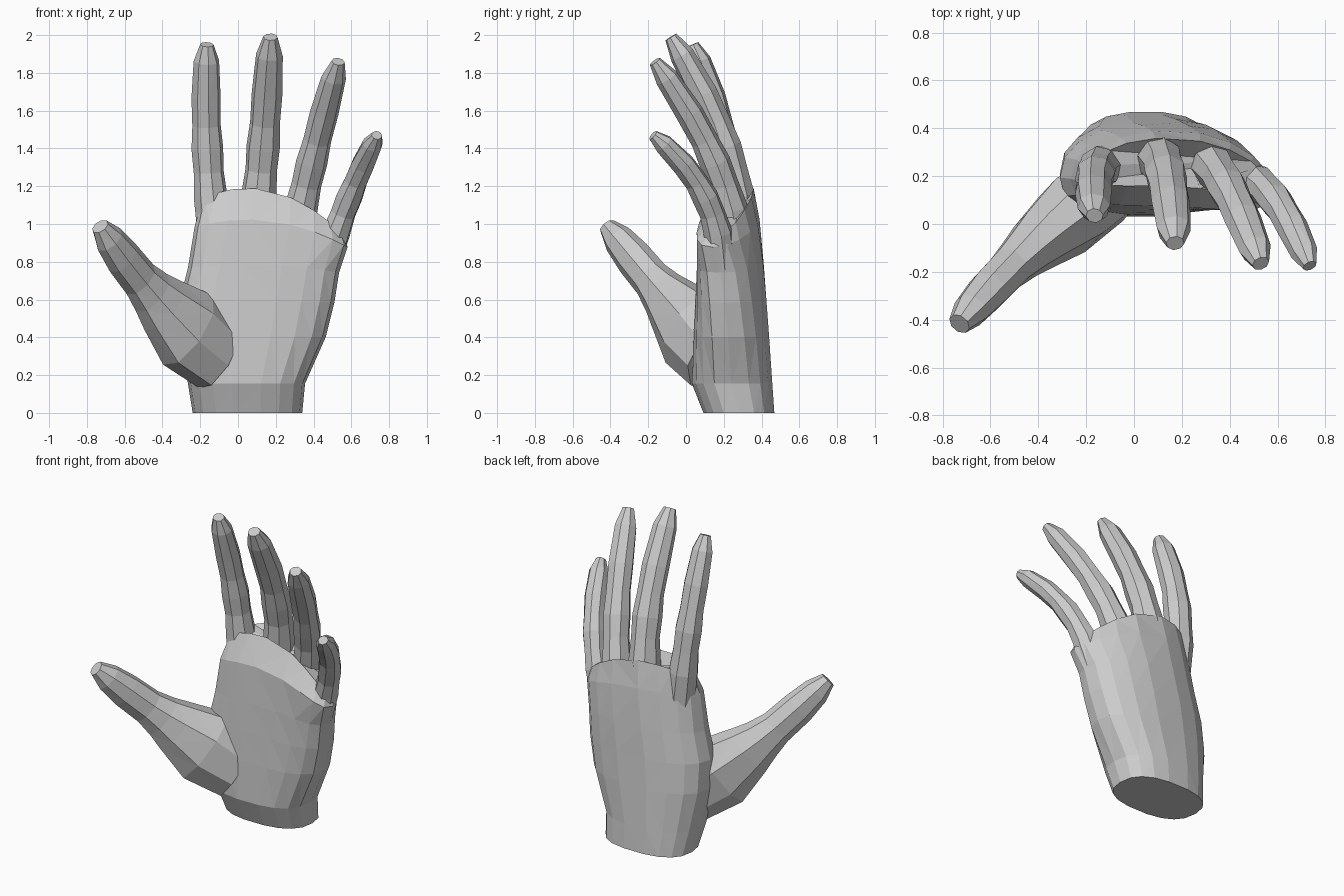
import bpy, bmesh, math
from mathutils import Vector

if "Cube" in bpy.data.objects:
    bpy.data.objects.remove(bpy.data.objects["Cube"])


def skin(name, rings):
    """Closed flat-faced mesh through equal-sized point rings."""
    bm = bmesh.new()
    loops = [[bm.verts.new(p) for p in ring] for ring in rings]
    n = len(loops[0])
    for a, b in zip(loops, loops[1:]):
        for i in range(n):
            j = (i + 1) % n
            bm.faces.new((a[i], a[j], b[j], b[i]))
    bm.faces.new(loops[0][::-1])
    bm.faces.new(loops[-1])
    bmesh.ops.recalc_face_normals(bm, faces=bm.faces[:])
    bmesh.ops.triangulate(bm, faces=[f for f in bm.faces if len(f.verts) == 4])
    me = bpy.data.meshes.new(name)
    bm.to_mesh(me)
    bm.free()
    ob = bpy.data.objects.new(name, me)
    bpy.context.collection.objects.link(ob)
    return ob


def digit(name, base, bend, tip, facing, sections, sides=8):
    """Tube along a curve; sections give (position 0-1, half width, half thickness)."""
    a, b, c = Vector(base), Vector(bend), Vector(tip)
    rings = []
    for t, wide, thick in sections:
        p = a.lerp(b, t).lerp(b.lerp(c, t), t)
        d = (b - a).lerp(c - b, t).normalized()
        f = (facing - d * facing.dot(d)).normalized()
        w = d.cross(f)
        angles = [2 * math.pi * (k + 0.5) / sides for k in range(sides)]
        rings.append([p + 1.05 * (w * math.cos(q) * wide + f * math.sin(q) * thick)
                      for q in angles])
    return skin(name, rings)


def spow(v, e):
    return math.copysign(abs(v) ** e, v)


# palm: arched superellipse sections (height, left, right, front)
PALM = [(0.0, -0.24, 0.34, 0.09), (0.13, -0.265, 0.355, 0.03),
        (0.34, -0.31, 0.465, 0.04), (0.5, -0.31, 0.51, 0.05),
        (0.66, -0.265, 0.535, 0.06), (0.86, -0.23, 0.58, 0.075),
        (1.0, -0.19, 0.56, 0.16)]
rings = []
for h, left, right, front in PALM:
    back = 0.47 - 0.08 * h - 0.03 * h ** 8
    ring = []
    for k in range(18):
        q = 2 * math.pi * k / 18
        x = (left + right) / 2 + (right - left) / 2 * spow(math.cos(q), 0.8)
        y = (front + back) / 2 + (back - front) / 2 * spow(math.sin(q), 0.8)
        y -= 0.5 * h * (x - 0.12) ** 2                     # arched across
        z = h * (1.19 - 0.95 * h ** 3 * (x - 0.05) ** 2)   # curved knuckle line
        ring.append((x, y, z))
    rings.append(ring)
hand = skin("hand", rings)

# fingers: base, bend point, tip, half width; all share one jointed profile
FINGERS = {
    "index_finger": ((-0.12, 0.23, 0.92), (-0.184, 0.267, 1.405), (-0.165, 0.035, 1.95), 0.078),
    "middle_finger": ((0.09, 0.275, 0.95), (0.139, 0.302, 1.39), (0.172, -0.08, 1.99), 0.082),
    "ring_finger": ((0.29, 0.27, 0.88), (0.38, 0.237, 1.32), (0.53, -0.165, 1.86), 0.077),
    "little_finger": ((0.46, 0.19, 0.78), (0.592, 0.182, 1.185), (0.735, -0.175, 1.47), 0.066),
}
JOINTS = [(0, 1.12), (0.22, 1.1), (0.36, 0.98), (0.48, 1.04), (0.6, 0.93),
          (0.74, 0.96), (0.92, 0.84), (1, 0.45)]
parts = []
for name, (base, bend, tip, r) in FINGERS.items():
    curl = Vector(tip) - Vector(base)
    curl.z = 0
    sections = [(t, r * s, r * s * (1.08 - 0.2 * t)) for t, s in JOINTS]
    parts.append(digit(name, base, bend, tip, curl, sections))

# thumb: wide fleshy root narrowing to the tip
ROOT_TO_TIP = [(0, 0.2), (0.25, 0.23), (0.45, 0.165), (0.55, 0.13),
               (0.65, 0.105), (0.8, 0.1), (0.92, 0.082), (1, 0.045)]
parts.append(digit("thumb", (-0.1, 0.15, 0.3), (-0.435, -0.057, 0.557),
                   (-0.73, -0.417, 0.987), Vector((0.73, -0.68, 0)),
                   [(t, w, 0.467 * w ** 0.75) for t, w in ROOT_TO_TIP]))

# weld everything into one skin
for part in parts:
    m = hand.modifiers.new(part.name, 'BOOLEAN')
    m.operation = 'UNION'
    m.solver = 'EXACT'
    m.object = part
bpy.context.view_layer.objects.active = hand
hand.select_set(True)
bpy.context.view_layer.update()
for part in parts:
    bpy.ops.object.modifier_apply(modifier=part.name)
    bpy.data.objects.remove(part)
